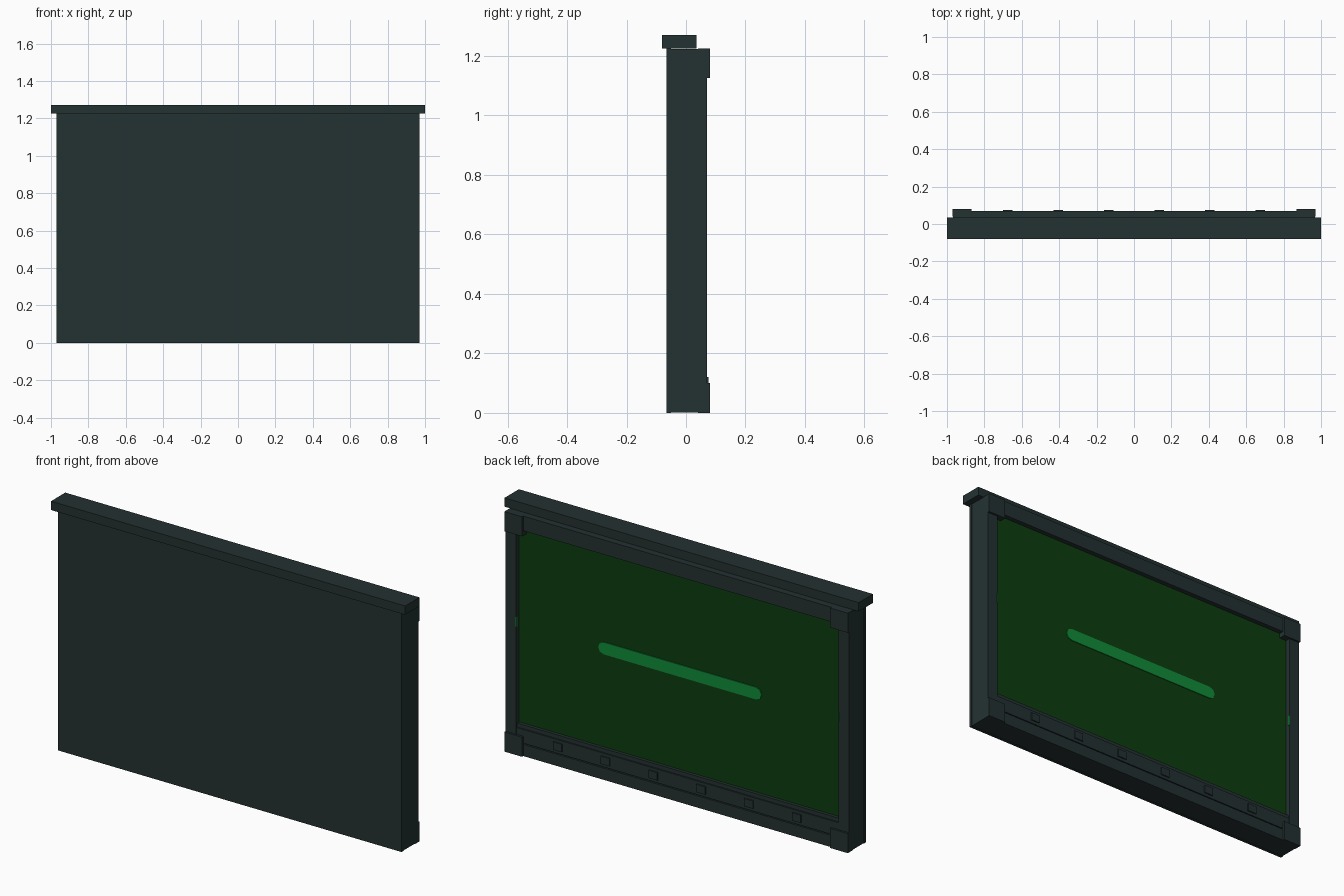
import bpy, bmesh, math

if "Cube" in bpy.data.objects:
    bpy.data.objects.remove(bpy.data.objects["Cube"])


def material(name, rgb):
    m = bpy.data.materials.new(name)
    m.diffuse_color = (*rgb, 1.0)
    m.use_nodes = True
    m.node_tree.nodes["Principled BSDF"].inputs["Base Color"].default_value = m.diffuse_color
    return m


CASE = material("dark slate", (0.0176, 0.0307, 0.0307))
SCREEN = material("deep green", (0.004, 0.045, 0.005))
GLOW = material("bright green", (0.005, 0.26, 0.04))


def finish(name, bm, mat):
    bmesh.ops.recalc_face_normals(bm, faces=bm.faces)
    me = bpy.data.meshes.new(name)
    bm.to_mesh(me)
    bm.free()
    me.materials.append(mat)
    ob = bpy.data.objects.new(name, me)
    bpy.context.collection.objects.link(ob)
    return ob


def box(name, x, y, z, mat=CASE):
    """Box from (min, max) ranges on each axis."""
    bm = bmesh.new()
    bmesh.ops.create_cube(bm, size=1)
    for v in bm.verts:
        v.co = [r[0] if c < 0 else r[1] for c, r in zip(v.co, (x, y, z))]
    return finish(name, bm, mat)


# Case: front panel, core and top cap
box("front_panel", (-0.97, 0.97), (-0.065, -0.05), (0, 1.225))
box("core", (-0.968, 0.968), (-0.05, 0.04), (0.001, 1.224))
box("top_cap", (-1, 1), (-0.08, 0.035), (1.225, 1.27))

# Back frame rails
box("top_rail", (-0.91, 0.91), (0.04, 0.07), (1.15, 1.225))
box("bottom_rail", (-0.91, 0.91), (0.04, 0.07), (0, 0.06))
box("button_panel", (-0.91, 0.91), (0.04, 0.069), (0.065, 0.135))
box("screen_ledge", (-0.91, 0.91), (0.04, 0.062), (0.135, 0.155))

# Side stiles, corner blocks and small indicator lights
for s, side in ((-1, "left"), (1, "right")):
    def span(a, b):
        return tuple(sorted((s * a, s * b)))
    box(f"{side}_stile", span(0.91, 0.97), (0.04, 0.07), (0, 1.225))
    box(f"{side}_indicator", span(0.907, 0.912), (0.062, 0.071), (0.65, 0.70), GLOW)
    for tag, z in (("bottom", (0, 0.10)), ("top", (1.125, 1.225))):
        box(f"{side}_{tag}_corner", span(0.87, 0.97), (0.04, 0.08), z)

# Row of buttons
for i in range(6):
    x = -0.675 + 0.27 * i
    box(f"button_{i + 1}", (x - 0.025, x + 0.025), (0.06, 0.075), (0.08, 0.12))

# Recessed screen
box("screen", (-0.91, 0.91), (0.04, 0.046), (0.15, 1.155), SCREEN)

# Glowing bar with rounded ends
bm = bmesh.new()
r, half, zc = 0.031, 0.43, 0.66
ring = []
for end, start in ((1, -90), (-1, 90)):
    for k in range(5):
        a = math.radians(start + 45 * k)
        ring.append(bm.verts.new((end * half + r * math.cos(a), 0.045, zc + r * math.sin(a))))
face = bm.faces.new(ring)
ext = bmesh.ops.extrude_face_region(bm, geom=[face])
for v in ext["geom"]:
    if isinstance(v, bmesh.types.BMVert):
        v.co.y = 0.050
finish("glow_bar", bm, GLOW)
